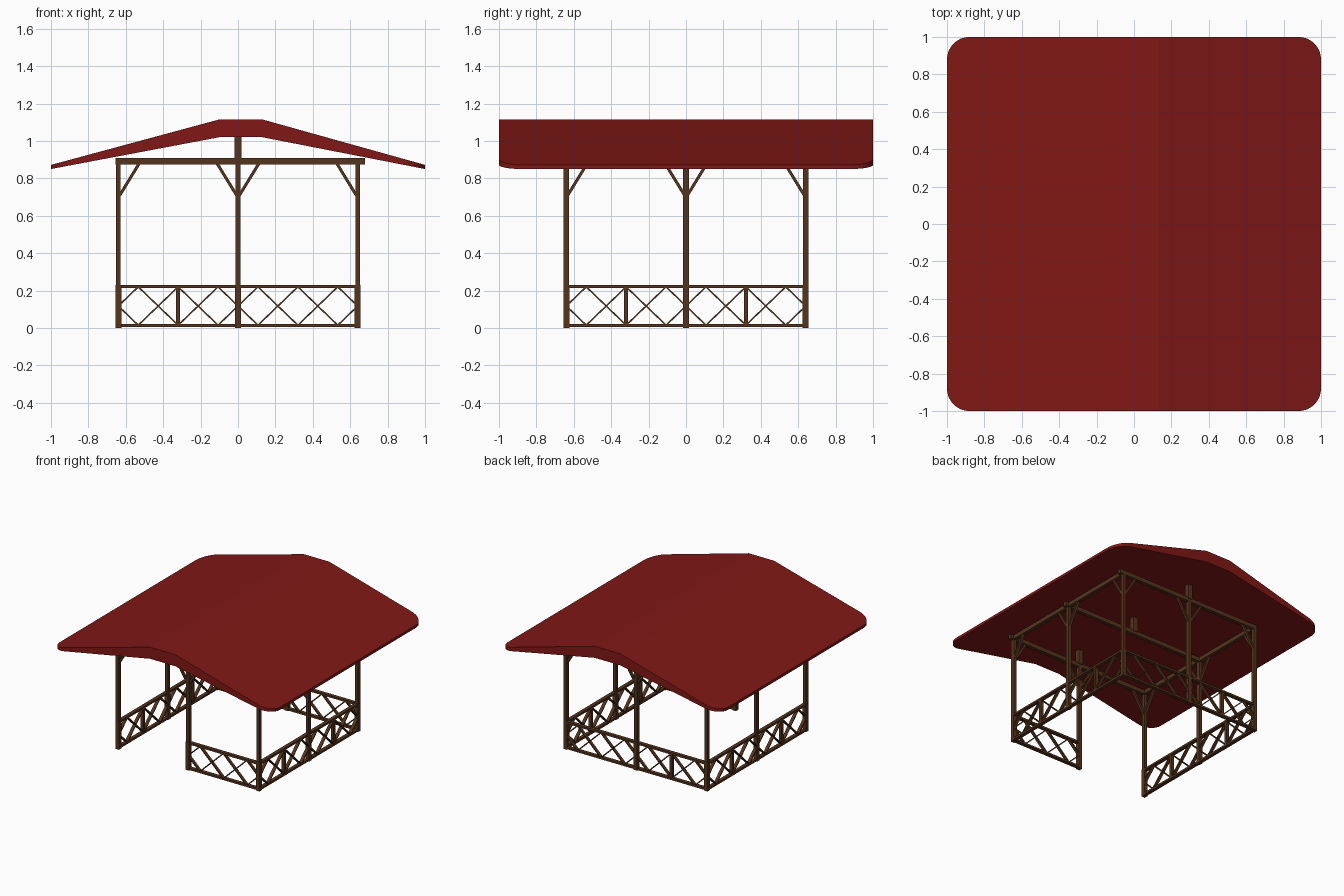
import bpy, bmesh, math
from mathutils import Vector, Matrix

if "Cube" in bpy.data.objects:
    bpy.data.objects.remove(bpy.data.objects["Cube"])

def material(name, color):
    m = bpy.data.materials.new(name)
    m.diffuse_color = color
    m.use_nodes = True
    m.node_tree.nodes["Principled BSDF"].inputs["Base Color"].default_value = m.diffuse_color
    return m

RED = material("roof_red", (0.22, 0.009, 0.008, 1))
WOOD = material("dark_wood", (0.09, 0.034, 0.012, 1))

def finish(name, bm, mat):
    bmesh.ops.recalc_face_normals(bm, faces=bm.faces)
    me = bpy.data.meshes.new(name)
    bm.to_mesh(me)
    bm.free()
    me.materials.append(mat)
    ob = bpy.data.objects.new(name, me)
    bpy.context.collection.objects.link(ob)
    return ob

def box(bm, x0, x1, y0, y1, z0, z1):
    mat = Matrix.Translation(((x0 + x1) / 2, (y0 + y1) / 2, (z0 + z1) / 2)) @ \
        Matrix.Diagonal((x1 - x0, y1 - y0, z1 - z0, 1))
    bmesh.ops.create_cube(bm, size=1, matrix=mat)

def bar(bm, a, b, thick, depth, out):
    """Bar from a to b; depth is measured along the horizontal vector out."""
    a, b, out = Vector(a), Vector(b), Vector(out)
    d = b - a
    side = out.cross(d.normalized())
    m = Matrix((side * thick, out * depth, d)).transposed().to_4x4()
    bmesh.ops.create_cube(bm, size=1, matrix=Matrix.Translation((a + b) / 2) @ m)

X, Y = Vector((1, 0, 0)), Vector((0, 1, 0))
S = 0.64            # half side of the frame
TOP = 0.875         # underside of the beams

# Roof: cross-section rings along x, shortened at both ends for round corners
R, N = 0.12, 8
arc = [(1 - R + R * math.sin(t), 1 - R + R * math.cos(t))
       for t in (math.pi / 2 * i / N for i in range(N + 1))]
stations = [(-x, y) for x, y in reversed(arc)] + [(-0.1, 1), (0.13, 1)] + arc

def roof_z(x, edge, ridge):
    t = (x + 1) / 0.9 if x < 0 else (1 - x) / 0.87
    return edge + (ridge - edge) * min(1, t)

bm = bmesh.new()
rings = []
for x, y in stations:
    zt, zb = roof_z(x, 0.872, 1.115), roof_z(x, 0.85, 1.02)
    rings.append([bm.verts.new(p) for p in
                  ((x, -y, zt), (x, y, zt), (x, y, zb), (x, -y, zb))])
for a, b in zip(rings, rings[1:]):
    for i in range(4):
        j = (i + 1) % 4
        bm.faces.new((a[i], a[j], b[j], b[i]))
bm.faces.new(rings[0])
bm.faces.new(rings[-1])
finish("roof", bm, RED)

# Posts: corners and side middles, with thicker feet
bm = bmesh.new()
for x in (-S, 0, S):
    for y in (-S, 0, S):
        if x == 0 and y == 0:
            continue
        box(bm, x - 0.013, x + 0.013, y - 0.015, y + 0.015, 0, TOP)
        box(bm, x - 0.016, x + 0.016, y - 0.016, y + 0.016, 0, 0.23)
finish("posts", bm, WOOD)

# Beams and short posts carrying the ridge
bm = bmesh.new()
for c in (-S, 0, S):
    box(bm, -0.655, 0.68, c - 0.015, c + 0.015, TOP, 0.91)
    box(bm, -0.02, 0.02, c - 0.02, c + 0.02, 0.9, 1.03)
for c in (-S, S):
    box(bm, c - 0.015, c + 0.015, -0.655, 0.655, TOP, 0.91)
finish("roof_beams", bm, WOOD)

# Angled braces at the post heads
bm = bmesh.new()
for along, out in ((X, Y), (Y, X)):
    for s in (-S, S):
        for c, d in ((-S, 1), (0, -1), (0, 1), (S, -1)):
            a = out * s + along * (c + d * 0.008) + Vector((0, 0, 0.71))
            b = out * s + along * (c + d * 0.115) + Vector((0, 0, 0.885))
            bar(bm, a, b, 0.016, 0.02, out)
finish("braces", bm, WOOD)

# Railings: two rails, crossed slats and a stud per half side
def railing(name, along, out, side, lo, stud):
    bm = bmesh.new()
    base, step, hi = out * side, S / 3, lo + S
    P = lambda u, z: base + along * u + Vector((0, 0, z))
    for z in (0.013, 0.222):
        bar(bm, P(lo, z), P(hi, z), 0.016, 0.03, out)
    z0, zm, z1 = 0.015, 0.1175, 0.22
    nodes = [lo + step * (k + 0.5) for k in range(3)]
    segs = [(lo, zm, nodes[0], z0), (lo, zm, nodes[0], z1),
            (hi, zm, nodes[2], z0), (hi, zm, nodes[2], z1)]
    for u, v in zip(nodes, nodes[1:]):
        segs += [(u, z0, v, z1), (u, z1, v, z0)]
    for u, za, v, zb in segs:
        bar(bm, P(u, za), P(v, zb), 0.008, 0.026, out)
    if stud:
        bar(bm, P(nodes[1], 0.01), P(nodes[1], 0.225), 0.022, 0.026, out)
    finish(name, bm, WOOD)

railing("front_railing", X, Y, -S, 0, False)     # left front half is the entrance
railing("back_railing_left", X, Y, S, -S, True)
railing("back_railing_right", X, Y, S, 0, False)
for nm, s in (("left", -S), ("right", S)):
    railing(nm + "_railing_front", Y, X, s, -S, True)
    railing(nm + "_railing_back", Y, X, s, 0, True)
